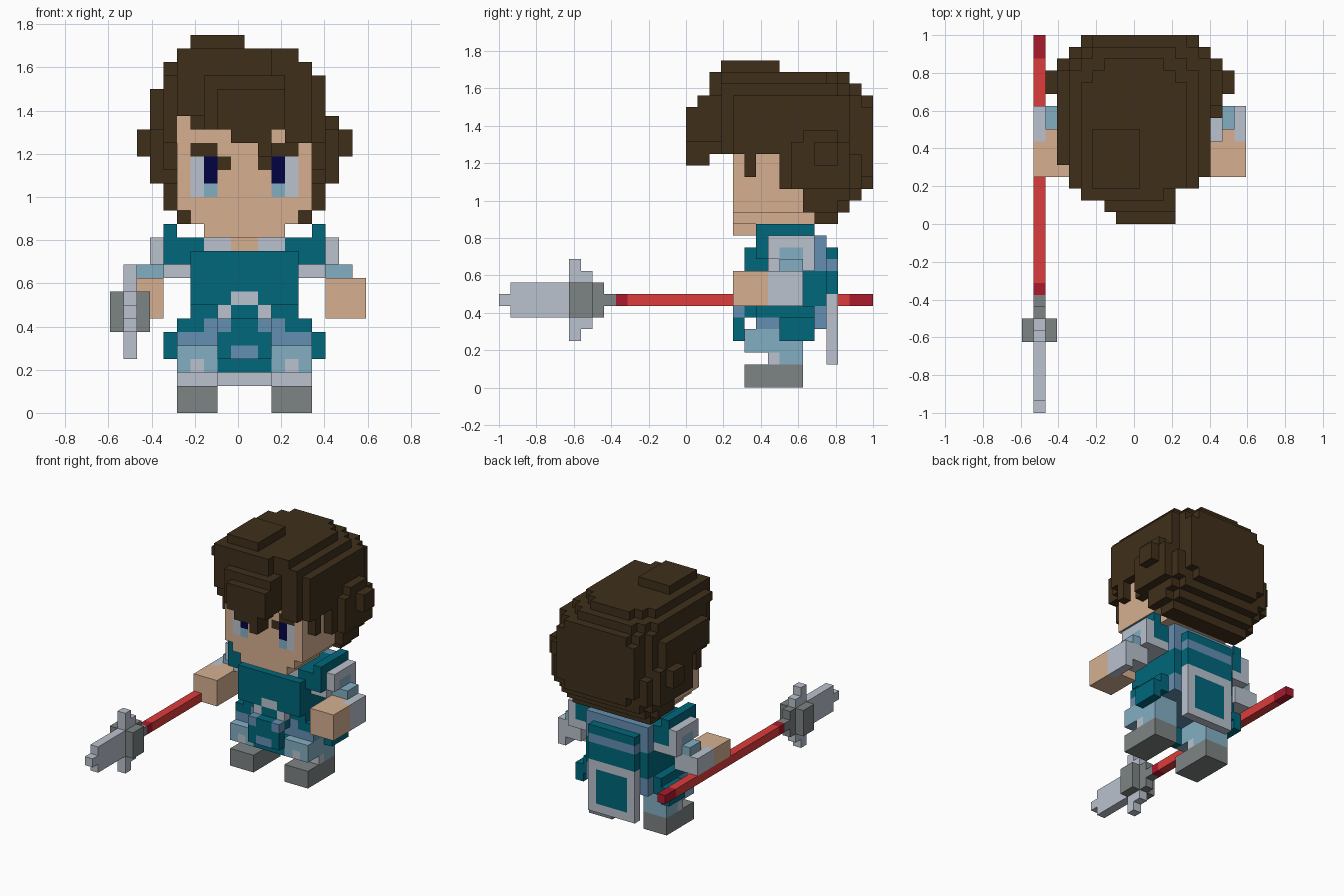
import bpy, bmesh
from mathutils import Vector

if "Cube" in bpy.data.objects:
    bpy.data.objects.remove(bpy.data.objects["Cube"])

U = 0.0625                       # size of one block
ORIGIN = Vector((-0.594, -1.0, 0.0))
MID = 20                         # mirror: i -> MID - i (body centre line)


def lin(c):
    c /= 255
    return c / 12.92 if c <= 0.04045 else ((c + 0.055) / 1.055) ** 2.4


COLOURS = {
    'brown': (63, 47, 26), 'skin': (214, 176, 145), 'teal': (0, 103, 123),
    'pale_grey': (186, 194, 205), 'blue': (100, 143, 178), 'light_blue': (132, 175, 196),
    'dark_grey': (125, 131, 131), 'red': (222, 60, 60), 'dark_red': (170, 26, 45),
    'navy': (4, 2, 66),
}
NAMES = list(COLOURS)
MATS = []
for n, rgb in COLOURS.items():
    m = bpy.data.materials.new(n)
    m.diffuse_color = (*[lin(c) for c in rgb], 1)
    m.use_nodes = True
    m.node_tree.nodes["Principled BSDF"].inputs["Base Color"].default_value = m.diffuse_color
    MATS.append(m)

blocks = {}                      # cell -> (part, colour)


def box(part, colour, i0, i1, j0, j1, k0, k1, mirror=False, cut=0):
    """Fill a block range; later boxes repaint earlier ones.
    cut steps off the two back corners in plan."""
    spans = [(i0, i1)] + ([(MID - i1, MID - i0)] if mirror else [])
    for a, b in spans:
        for i in range(a, b):
            for j in range(j0, j1):
                if min(i - a, b - 1 - i) + j1 - 1 - j < cut:
                    continue
                for k in range(k0, k1):
                    blocks[i, j, k] = (part, colour)


# hair: crown and back, stepped from top to nape
for *s, cut in [(6, 10, 19, 24, 27, 28, 0), (5, 14, 19, 30, 26, 27, 2),
                (4, 15, 19, 31, 25, 26, 2), (4, 16, 20, 31, 20, 25, 1),
                (5, 15, 19, 31, 22, 25, 0), (5, 15, 31, 32, 18, 24, 0),
                (6, 14, 31, 32, 17, 25, 0), (3, 4, 21, 29, 21, 24, 0),
                (3, 4, 24, 30, 17, 21, 0), (16, 17, 25, 30, 17, 21, 0),
                (16, 17, 26, 29, 21, 22, 0), (4, 16, 24, 31, 17, 20, 0),
                (4, 16, 26, 31, 16, 17, 1), (4, 16, 26, 30, 15, 16, 1),
                (5, 15, 27, 29, 14, 15, 0)]:
    box('hair', 'brown', *s, cut=cut)
# hair: fringe and side locks
for s in [(5, 12, 18, 19, 22, 27), (6, 15, 19, 20, 21, 26), (13, 15, 19, 20, 20, 22),
          (7, 13, 17, 19, 21, 25), (8, 13, 16, 17, 21, 24), (9, 12, 16, 19, 20, 23),
          (11, 12, 16, 18, 19, 21)]:
    box('hair', 'brown', *s)
box('hair', 'brown', 15, 16, 21, 22, 18, 20, True)
# hair: curls over the ears
box('hair', 'brown', 17, 18, 27, 29, 19, 21, True)

# head
box('head', 'skin', 5, 15, 20, 27, 15, 22)
box('head', 'skin', 6, 14, 20, 27, 14, 15)
box('head', 'skin', 7, 13, 20, 26, 13, 14)
# the fringe also covers the middle of the forehead
box('hair', 'brown', 9, 12, 20, 21, 20, 22)
# eyes and brows
box('head', 'pale_grey', 13, 14, 20, 21, 16, 19, True)
box('head', 'light_blue', 12, 13, 20, 21, 16, 17, True)
box('head', 'navy', 12, 13, 20, 21, 17, 19, True)
box('head', 'brown', 12, 14, 20, 21, 19, 20, True)
box('head', 'brown', 11, 12, 20, 21, 18, 19, True)

# torso with collar and belt
box('torso', 'teal', 6, 14, 22, 28, 7, 13)
box('torso', 'teal', 6, 14, 21, 22, 8, 12)
box('torso', 'pale_grey', 7, 13, 22, 23, 12, 13)
box('torso', 'skin', 9, 11, 22, 23, 12, 13)
box('torso', 'pale_grey', 9, 11, 21, 22, 8, 9)
box('torso', 'pale_grey', 8, 12, 21, 22, 7, 8)
box('torso', 'teal', 9, 11, 21, 22, 7, 8)
box('torso', 'blue', 6, 14, 27, 28, 10, 13)
# shoulder pads
box('shoulder_pads', 'teal', 13, 16, 22, 27, 11, 13, True)
box('shoulder_pads', 'teal', 15, 16, 22, 27, 13, 14, True)
box('shoulder_pads', 'pale_grey', 14, 16, 23, 27, 10, 11, True)

# arms and hands
box('arms', 'pale_grey', 16, 17, 23, 27, 11, 13, True)
box('arms', 'pale_grey', 16, 17, 26, 27, 10, 11, True)
box('arms', 'light_blue', 16, 18, 24, 26, 10, 11, True)
box('arms', 'light_blue', 16, 17, 24, 26, 11, 12, True)
box('arms', 'skin', 16, 18, 23, 24, 7, 10, True)
box('arms', 'pale_grey', 16, 18, 24, 26, 8, 10, True)
box('arms', 'pale_grey', 18, 19, 23, 26, 7, 10, True)
box('hands', 'skin', 16, 19, 20, 23, 7, 10, True)

# hips with side plates
box('hips', 'blue', 6, 14, 22, 28, 5, 7)
box('hips', 'teal', 13, 15, 22, 27, 6, 7, True)
box('hips', 'blue', 12, 15, 22, 24, 5, 6, True)
box('hip_plates', 'teal', 15, 16, 24, 27, 4, 6, True)
box('hip_plates', 'teal', 14, 15, 24, 27, 5, 7, True)
# front tabard
box('tabard', 'teal', 8, 12, 20, 21, 4, 7)
box('tabard', 'blue', 8, 9, 20, 21, 6, 7, True)
box('tabard', 'blue', 9, 11, 20, 21, 4, 5)
box('tabard', 'teal', 8, 12, 21, 22, 6, 7)
box('tabard', 'teal', 8, 12, 21, 22, 3, 5)

# legs and boots
box('legs', 'light_blue', 12, 15, 21, 26, 3, 5, True)
box('legs', 'pale_grey', 13, 14, 21, 22, 3, 4, True)
box('legs', 'light_blue', 12, 15, 24, 26, 2, 3, True)
box('legs', 'pale_grey', 12, 15, 23, 24, 2, 3, True)
box('boots', 'dark_grey', 12, 15, 21, 26, 0, 2, True)

# cape with stripe and framed panel
box('cape', 'teal', 7, 13, 28, 29, 8, 12)
box('cape', 'blue', 7, 13, 28, 29, 10, 11)
box('cape', 'pale_grey', 7, 13, 28, 29, 2, 8)
box('cape', 'teal', 8, 12, 28, 29, 3, 7)

# spear shaft
box('spear_shaft', 'red', 1, 2, 11, 32, 7, 8)
box('spear_shaft', 'dark_red', 1, 2, 30, 32, 7, 8)
box('spear_shaft', 'dark_red', 1, 2, 10, 11, 7, 8)
# spear guard and blade
box('spear_guard', 'dark_grey', 0, 3, 6, 8, 6, 9)
box('spear_guard', 'dark_grey', 1, 2, 8, 9, 6, 9)
box('spear_guard', 'dark_grey', 1, 2, 9, 10, 7, 8)
box('spear_blade', 'pale_grey', 1, 2, 0, 1, 7, 8)
box('spear_blade', 'pale_grey', 1, 2, 1, 8, 6, 9)
box('spear_blade', 'pale_grey', 1, 2, 6, 7, 4, 11)
box('spear_blade', 'pale_grey', 1, 2, 7, 8, 5, 10)


def build(part):
    """Make one object from the outer faces of the part's blocks."""
    bm, verts = bmesh.new(), {}
    used = sorted({c for p, c in blocks.values() if p == part})
    for cell, (p, colour) in blocks.items():
        if p != part:
            continue
        for axis in range(3):
            for side in (0, 1):
                near = list(cell)
                near[axis] += 2 * side - 1
                if tuple(near) in blocks:
                    continue
                u, v = (axis + 1) % 3, (axis + 2) % 3
                corners = []
                for du, dv in ((0, 0), (1, 0), (1, 1), (0, 1)):
                    c = list(cell)
                    c[axis] += side
                    c[u] += du
                    c[v] += dv
                    c = tuple(c)
                    if c not in verts:
                        verts[c] = bm.verts.new(ORIGIN + Vector(c) * U)
                    corners.append(verts[c])
                f = bm.faces.new(corners if side else corners[::-1])
                f.material_index = used.index(colour)
    bmesh.ops.dissolve_limit(bm, angle_limit=0.01, verts=bm.verts[:], edges=bm.edges[:],
                             delimit={'MATERIAL'})
    mesh = bpy.data.meshes.new(part)
    bm.to_mesh(mesh)
    bm.free()
    for c in used:
        mesh.materials.append(MATS[NAMES.index(c)])
    bpy.context.collection.objects.link(bpy.data.objects.new(part, mesh))


for part in dict.fromkeys(p for p, c in blocks.values()):
    build(part)
